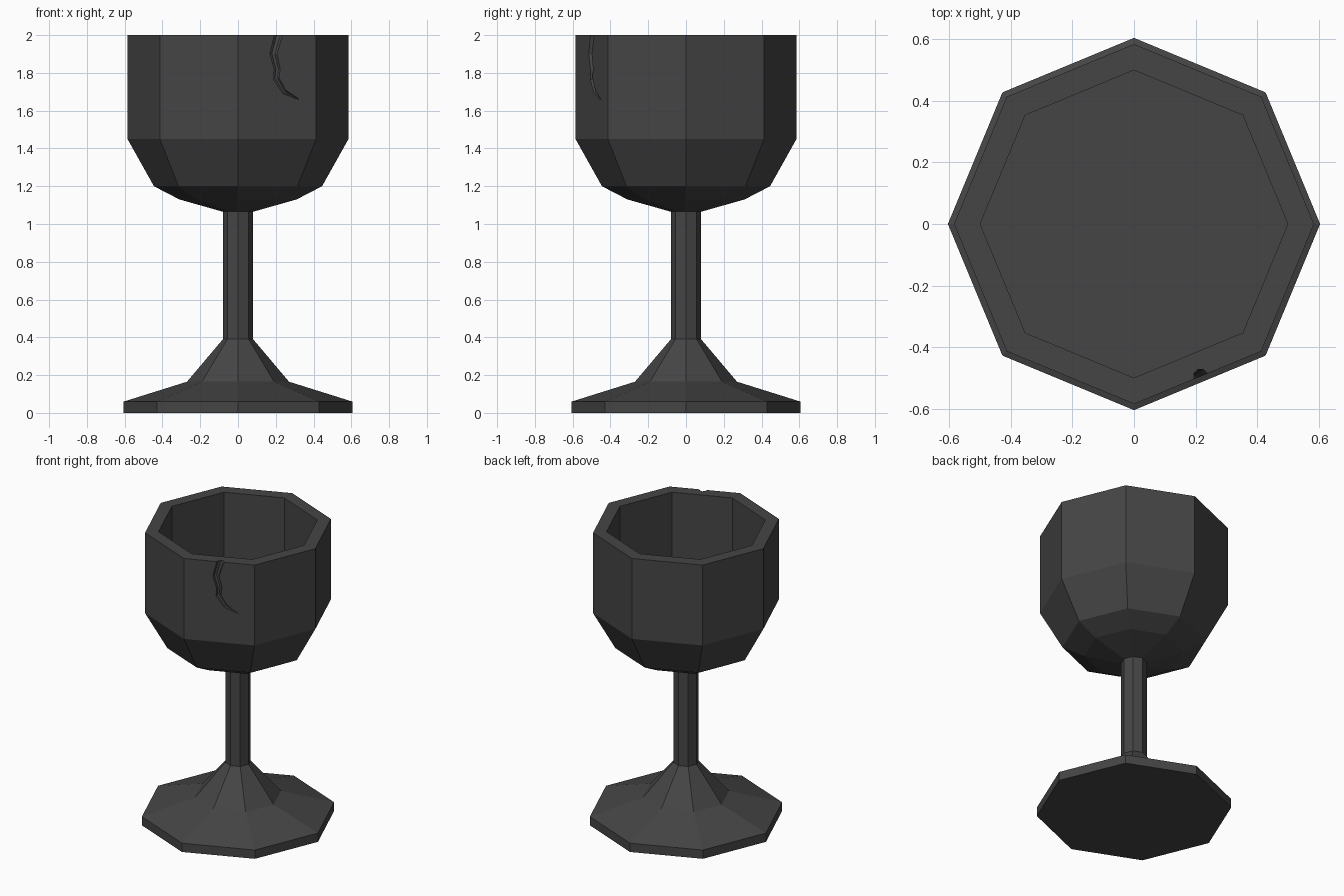
import bpy, bmesh
from math import cos, sin, tau
from mathutils import Vector

if "Cube" in bpy.data.objects:
    bpy.data.objects.remove(bpy.data.objects["Cube"])


def skin_rings(name, rings):
    """Closed mesh through a list of equally sized vertex rings."""
    bm = bmesh.new()
    loops = [[bm.verts.new(p) for p in ring] for ring in rings]
    n = len(loops[0])
    for a, b in zip(loops, loops[1:]):
        for i in range(n):
            j = (i + 1) % n
            bm.faces.new((a[i], a[j], b[j], b[i]))
    bm.faces.new(loops[0][::-1])
    bm.faces.new(loops[-1])
    bmesh.ops.recalc_face_normals(bm, faces=bm.faces)
    mesh = bpy.data.meshes.new(name)
    bm.to_mesh(mesh)
    bm.free()
    obj = bpy.data.objects.new(name, mesh)
    bpy.context.collection.objects.link(obj)
    return obj


def octagon(r, z):
    return [(r * cos(tau * i / 8), r * sin(tau * i / 8), z) for i in range(8)]


# Goblet body: foot, stem, bowl outside, rim, bowl inside
profile = [(0.605, 0), (0.605, 0.06), (0.27, 0.165), (0.08, 0.39),
           (0.08, 1.065), (0.31, 1.13), (0.445, 1.2), (0.585, 1.45),
           (0.585, 2.0), (0.5, 2.0), (0.5, 1.45)]
goblet = skin_rings("goblet", [octagon(r, z) for r, z in profile])

# Crack cutter: tapering tube along the front-right bowl face (x, z, radius)
path = [(0.235, 2.04, 0.022), (0.21, 1.985, 0.022), (0.188, 1.90, 0.02),
        (0.208, 1.82, 0.017), (0.203, 1.77, 0.016), (0.245, 1.70, 0.012),
        (0.32, 1.66, 0.003)]
corner_a = Vector((0, -0.585, 0))
corner_b = Vector((0.585 * cos(tau / 8), -0.585 * sin(tau / 8), 0))
along = (corner_b - corner_a).normalized()
normal = along.cross(Vector((0, 0, 1)))
points = [corner_a + along * (x / along.x) + Vector((0, 0, z)) for x, z, r in path]
rings = []
for k, p in enumerate(points):
    tangent = (points[min(k + 1, len(points) - 1)] - points[max(k - 1, 0)]).normalized()
    side = tangent.cross(normal).normalized()
    r = path[k][2]
    rings.append([p + side * r * cos(tau * i / 8) + normal * r * 1.1 * sin(tau * i / 8)
                  for i in range(8)])
cutter = skin_rings("crack_cutter", rings)
cutter.hide_render = True

# Carve the crack and drop the cutter
mod = goblet.modifiers.new("crack", 'BOOLEAN')
mod.operation = 'DIFFERENCE'
mod.solver = 'EXACT'
mod.object = cutter
bpy.context.view_layer.objects.active = goblet
goblet.select_set(True)
bpy.ops.object.modifier_apply(modifier=mod.name)
bpy.data.objects.remove(cutter)

# Dark grey finish
mat = bpy.data.materials.new("dark_grey")
mat.diffuse_color = (0.06, 0.06, 0.06, 1)
mat.use_nodes = True
mat.node_tree.nodes["Principled BSDF"].inputs["Base Color"].default_value = mat.diffuse_color
goblet.data.materials.clear()
goblet.data.materials.append(mat)
